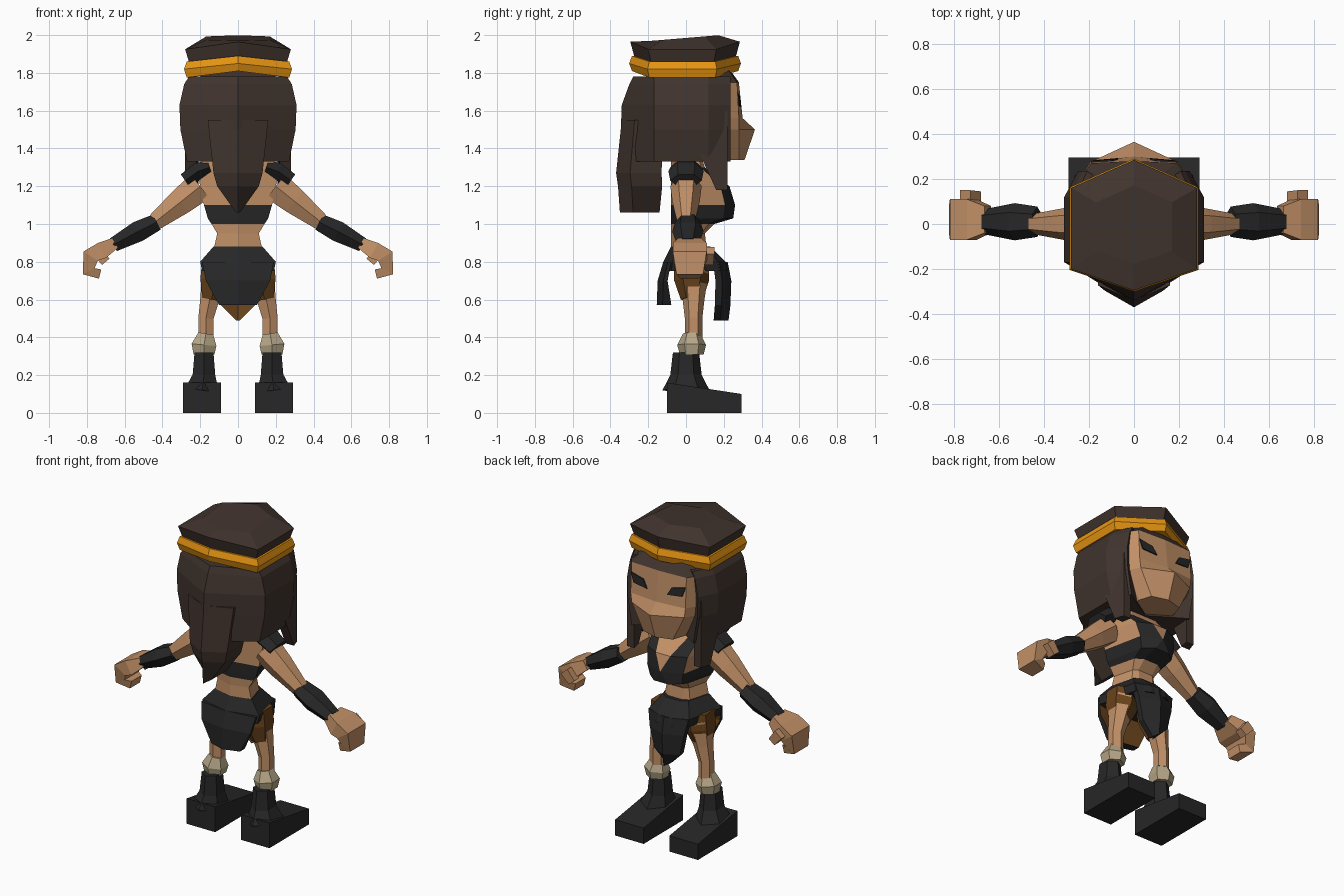
import bpy, bmesh, math
from mathutils import Vector

cube = bpy.data.objects.get("Cube")
if cube:
    bpy.data.objects.remove(cube, do_unlink=True)


def material(name, *rgb):
    mat = bpy.data.materials.new(name)
    mat.use_nodes = True
    mat.diffuse_color = (*rgb, 1)
    mat.node_tree.nodes["Principled BSDF"].inputs["Base Color"].default_value = (*rgb, 1)
    return mat


skin = material("skin", .54, .28, .135)
hair = material("dark brown hair", .052, .034, .027)
black = material("black cloth", .02, .02, .02)
gold = material("gold band", .8, .3, .006)
cream = material("cream cuff", .46, .38, .24)
brown = material("brown cloth", .14, .056, .011)


def loft(name, rows, mats, rule=None, closed=False):
    """Skin a stack of point rows, cap both ends and mirror across x.
    Open rows run around one half of the body, from centre to centre."""
    mesh = bpy.data.meshes.new(name)
    obj = bpy.data.objects.new(name, mesh)
    bpy.context.collection.objects.link(obj)
    for mat in mats:
        mesh.materials.append(mat)
    bm = bmesh.new()
    rings = [[bm.verts.new(point) for point in row] for row in rows]
    count = len(rings[0])
    for index, (lower, upper) in enumerate(zip(rings, rings[1:])):
        for column in range(count if closed else count - 1):
            following = (column + 1) % count
            face = bm.faces.new((lower[column], lower[following], upper[following], upper[column]))
            face.material_index = int(rule(index, column)) if rule else 0
    bm.faces.new(rings[0])
    bm.faces.new(rings[-1])
    bmesh.ops.remove_doubles(bm, verts=bm.verts, dist=.0005)
    bmesh.ops.recalc_face_normals(bm, faces=bm.faces)
    bm.to_mesh(mesh)
    bm.free()
    mirror = obj.modifiers.new("Mirror", "MIRROR")
    mirror.use_axis[0] = True


def tube(name, mat, path, y=0, depth=1, sides=6):
    """Limb through (x, z, radius) points, with its depth as a multiple of the radius."""
    centres = [Vector((x, y, z)) for x, z, radius in path]
    rows = []
    for i, centre in enumerate(centres):
        radius = path[i][-1] / math.cos(math.pi / sides)
        along = centres[min(i + 1, len(path) - 1)] - centres[max(i - 1, 0)]
        across = Vector((-along.z, 0, along.x)).normalized() * radius
        outward = Vector((0, radius * depth, 0))
        angles = [math.tau * (side + .5) / sides for side in range(sides)]
        rows.append([centre + across * math.cos(a) + outward * math.sin(a) for a in angles])
    loft(name, rows, [mat], closed=True)


def level(z, *points):
    return [(x, y, z) for x, y in points]


def girth(z, width, front, back=-.08, neckline=.05):
    """Half of the body outline, from chest centre round to the spine."""
    return level(z, (0, front), (neckline, front), (width * .7, front * .8),
                 (width, back * .6), (0, back))


def flap(z, width, y, inner=.75):
    """Half of a folded slab: outer face, edge and inner face."""
    return level(z, (0, y), (width, y * .8), (width, y * (inner - .1)), (0, y * inner))


def skull(z, width, front):
    """Half of the face and head outline."""
    cheek = min(.28, front - .01)
    return level(z, (0, front), (width * .8, cheek), (width, .2), (width, -.1), (0, -.1))


def hexagon(scale, z, lift, tilt=0):
    """Half of a hexagon round the head, raised at its front and back corners."""
    corners = [(0, .285, lift), (.28, .16, 0), (.28, -.2, 0), (0, -.295, lift)]
    return [(x * scale, y * scale, z + up + y * tilt) for x, y, up in corners]


def drape(z, width, back):
    """Half of the long hair outline, open around the face."""
    return level(z, (0, .1), (width * .8, .235), (width, .12), (width, -.17), (0, back))


# Boots with wedge soles, cuffs, legs and shorts
sole = [(-.1, 0), (.295, 0), (.295, .1), (-.1, .16)]
loft("boot_soles", [[(x, y, z) for y, z in sole] for x in (.09, .29)], [black], closed=True)
tube("boot_shafts", black, [(.19, .12, .09), (.18, .2, .06), (.18, .32, .05)], depth=1.2)
tube("boot_cuffs", cream, [(.18, .31, .055), (.18, .36, .066), (.17, .42, .04)], y=.03)
tube("legs", skin, [(.17, .4, .04), (.17, .5, .04), (.15, .6, .05), (.12, .75, .07)], y=.04)
tube("shorts", brown, [(.14, .6, .05), (.12, .7, .08), (.11, .8, .08)], y=.03)


# Torso with a v-necked black top
def is_top(row, column):
    across_chest = row in (2, 3)
    beside_neckline = row in (4, 5) and column == 1
    return across_chest or beside_neckline


loft("torso", [
    girth(.86, width=.13, front=.11),
    girth(.95, width=.11, front=.1),
    girth(1, width=.14, front=.15),
    girth(1.03, width=.16, front=.25),
    girth(1.1, width=.18, front=.26, neckline=0),
    girth(1.2, width=.2, front=.23),
    girth(1.3, width=.22, front=.1, neckline=.1),
    girth(1.42, width=.1, front=.06),
], [skin, black], is_top)
tube("shoulder_straps", black, [(.15, 1.3, .04), (.21, 1.28, .045), (.28, 1.23, .04)], depth=1.8)


# Skirt belt and hanging flaps with brown lining
def is_lining(row, column):
    return column == 2


loft("skirt_belt", [
    girth(.88, width=.13, front=.13),
    girth(.8, width=.2, front=.21, back=-.12),
    girth(.75, width=.19, front=.22, back=-.13),
], [black])
loft("front_flap", [
    flap(.8, width=.14, y=.22),
    flap(.7, width=.12, y=.24),
    flap(.57, width=.09, y=.235),
    flap(.49, width=.01, y=.225),
], [black, brown], is_lining)
loft("back_flap", [
    flap(.8, width=.19, y=-.12),
    flap(.7, width=.17, y=-.15),
    flap(.57, width=.1, y=-.155, inner=.6),
], [black, brown], is_lining)

# Arms, forearm wraps and curled hands
tube("upper_arms", skin, [(.2, 1.2, .08), (.3, 1.12, .07), (.44, 1.01, .045)], depth=.9)
tube("forearm_wraps", black, [(.43, 1.01, .045), (.53, .96, .055), (.66, .89, .038)],
     y=.01, depth=1.3)
tube("hands", skin, [(.65, .9, .03), (.72, .86, .045), (.78, .83, .045),
                     (.79, .75, .035), (.73, .735, .025)], y=.02, depth=2, sides=4)
tube("thumbs", skin, [(.75, .86, .03), (.7, .8, .025)], y=.12, sides=4)

# Head with a projecting muzzle, hair-coloured above the hairline
loft("head", [
    skull(1.82, width=.15, front=.23),
    skull(1.75, width=.24, front=.28),
    skull(1.56, width=.24, front=.3),
    skull(1.5, width=.23, front=.365),
    skull(1.34, width=.13, front=.31),
], [skin, hair], lambda row, column: row == 0)


# Eyes: thin slanted plates lying on the face
def face_depth(x, z):
    return .28 + (1.75 - z) * (.1 - x / 4) - x / 20


eye = [(.07, 1.62), (.1, 1.67), (.19, 1.69), (.17, 1.63)]
loft("eyes", [[(x, face_depth(x, z) + offset, z) for x, z in eye] for offset in (-.002, .006)],
     [black], closed=True)

# Headband and hair crown
loft("headband", [
    hexagon(.97, z=1.775, lift=.035),
    hexagon(1.02, z=1.82, lift=.03),
    hexagon(.97, z=1.86, lift=.03),
], [gold])
loft("hair_crown", [
    hexagon(.9, z=1.83, lift=.03),
    hexagon(.94, z=1.87, lift=.03),
    hexagon(1, z=1.925, lift=.04),
    hexagon(.6, z=1.985, lift=0, tilt=.05),
], [hair])

# Long hair: side curtain, front locks and back tail
loft("hair_curtain", [
    drape(1.78, width=.26, back=-.28),
    drape(1.74, width=.285, back=-.3),
    drape(1.63, width=.31, back=-.34),
    drape(1.5, width=.305, back=-.345),
    drape(1.33, width=.27, back=-.36),
], [hair])
loft("front_locks", [
    level(z, (.21, .22), (.26, .22), (.28, back), (.22, back))
    for z, back in ((1.6, .05), (1.4, .06), (1.18, .16))
], [hair], closed=True)
loft("back_tail", [
    flap(1.55, width=.16, y=-.34, inner=.45),
    flap(1.27, width=.13, y=-.37, inner=.45),
    flap(1.2, width=.11, y=-.36, inner=.45),
    flap(1.06, width=.01, y=-.35, inner=.5),
], [hair])
